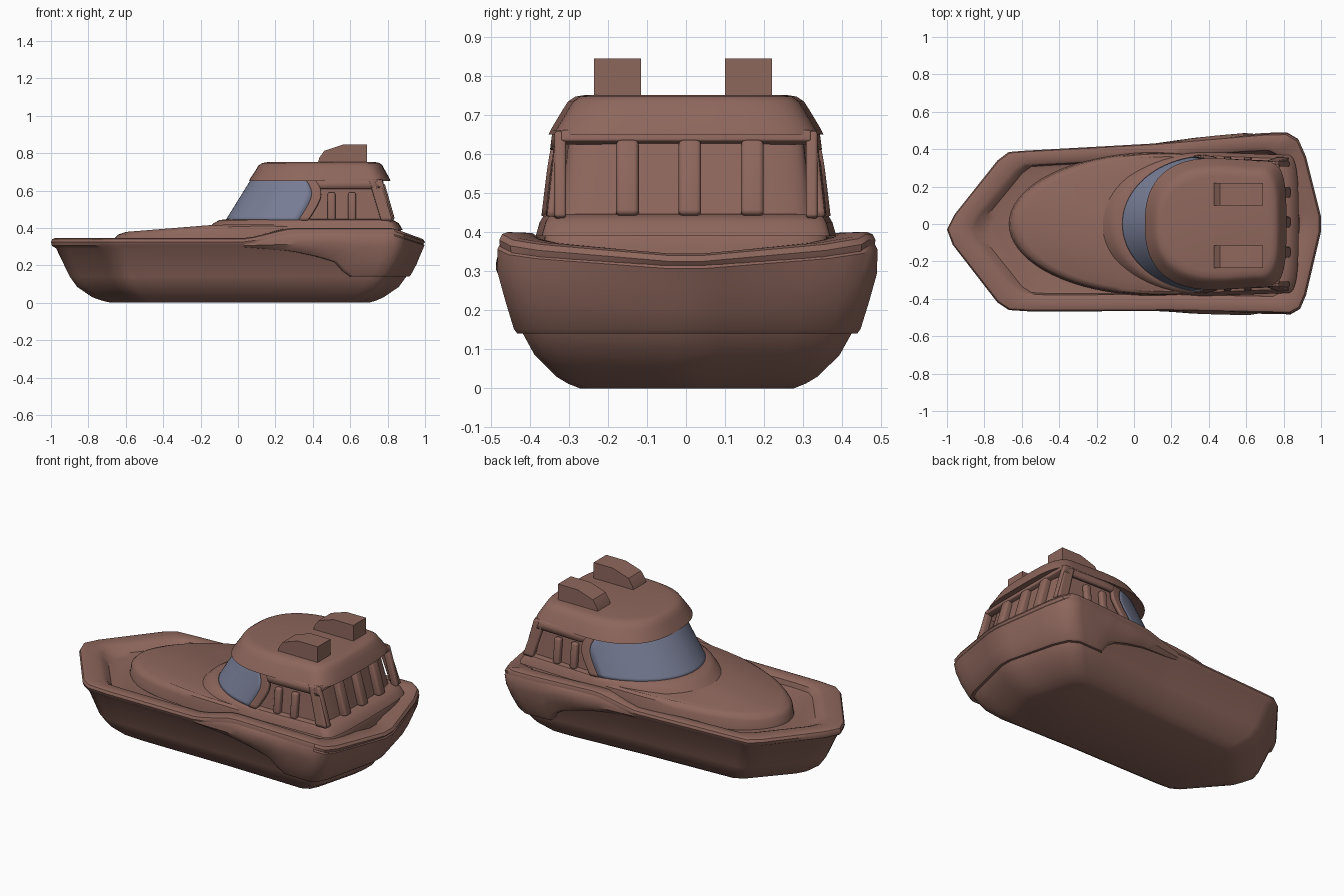
import bpy, bmesh, math
from mathutils import Vector

old = bpy.data.objects.get("Cube")
if old:
    bpy.data.objects.remove(old, do_unlink=True)


def material(name, rgb):
    m = bpy.data.materials.new(name)
    m.use_nodes = True
    m.diffuse_color = (*rgb, 1)
    m.node_tree.nodes["Principled BSDF"].inputs["Base Color"].default_value = (*rgb, 1)
    return m


BROWN = material("clay_brown", (0.27, 0.135, 0.108))
GLASS = material("blue_grey_glass", (0.19, 0.21, 0.31))


def finish(name, bm, mat, angle=35):
    bmesh.ops.recalc_face_normals(bm, faces=bm.faces)
    me = bpy.data.meshes.new(name)
    bm.to_mesh(me)
    bm.free()
    ob = bpy.data.objects.new(name, me)
    bpy.context.collection.objects.link(ob)
    me.materials.append(mat)
    bpy.ops.object.select_all(action="DESELECT")
    bpy.context.view_layer.objects.active = ob
    ob.select_set(True)
    bpy.ops.object.shade_smooth_by_angle(angle=math.radians(angle))
    return ob


def surface(name, rows, mat=BROWN, closed=True, thick=0):
    """Skin rows of points; closed rows also get end caps."""
    bm = bmesh.new()
    vs = [[bm.verts.new(p) for p in row] for row in rows]
    n = len(rows[0])
    for a, b in zip(vs, vs[1:]):
        for i in range(n if closed else n - 1):
            j = (i + 1) % n
            bm.faces.new((a[i], a[j], b[j], b[i]))
    if closed:
        bm.faces.new(vs[0])
        bm.faces.new(vs[-1])
    ob = finish(name, bm, mat)
    if thick:
        mod = ob.modifiers.new("thickness", "SOLIDIFY")
        mod.thickness = thick
        mod.offset = 0
    return ob


def lerp_table(x, table):
    if x <= table[0][0]:
        return table[0][1]
    for (a, u), (b, v) in zip(table, table[1:]):
        if x <= b:
            return u + (v - u) * (x - a) / (b - a)
    return table[-1][1]


# Hull outline, seen from above, slightly lopsided at the bow
corners = [(-1, -0.03), (-0.97, -0.11), (-0.73, -0.42), (-0.67, -0.46), (-0.55, -0.468),
           (0.2, -0.465), (0.84, -0.478), (0.89, -0.45), (0.92, -0.38), (1, -0.04),
           (1, 0.04), (0.92, 0.36), (0.88, 0.45), (0.82, 0.485), (0.7, 0.482),
           (0.1, 0.43), (-0.58, 0.392), (-0.67, 0.385), (-0.73, 0.34), (-0.96, 0.05)]
outline = []
for p, q in zip(corners, corners[1:] + corners[:1]):
    p, q = Vector(p), Vector(q)
    steps = math.ceil((q - p).length / 0.06)
    outline += [p.lerp(q, i / steps) for i in range(steps)]


def place(p, front, back, half, z):
    return (p.x * (back if p.x > 0 else front), p.y * half / 0.475, z)


def sheer(x):
    return lerp_table(x, [(0.05, 0.345), (0.15, 0.368), (0.28, 0.4), (0.85, 0.4), (0.93, 0.37), (1, 0.345)])


# Hull: front reach, back reach, half width, height
sides = [(0.68, 0.70, 0.27, 0.0), (0.73, 0.74, 0.30, 0.012), (0.78, 0.78, 0.33, 0.03),
         (0.86, 0.86, 0.385, 0.085), (0.90, 0.90, 0.415, 0.14), (0.972, 0.97, 0.452, 0.29),
         (0.995, 0.985, 0.468, 0.305)]
# Rim rows follow the sheer line
rim = [(1, 1, 0.475, -0.02), (0.993, 0.99, 0.468, -0.005), (0.98, 0.975, 0.455, 0),
       (0.89, 0.90, 0.40, -0.002), (0.86, 0.885, 0.385, -0.012), (0.82, 0.875, 0.378, -0.04)]
rows = [[place(p, *s) for p in outline] for s in sides]
rows += [[place(p, f, b, h, sheer(p.x) + d) for p in outline] for f, b, h, d in rim]
rows.append([place(p, 0.77, 0.86, 0.36, 0.30) for p in outline])
surface("hull", rows)

# Swept skirt around the stern
stern = [p for p in outline if p.x > 0]
low_edge = [(0, 0.30), (0.3, 0.275), (0.45, 0.245), (0.58, 0.21), (0.63, 0.14)]


def skirt_row(k, off):
    row = []
    for p in stern:
        low, top = lerp_table(p.x, low_edge), sheer(p.x) - 0.02
        z = low + (top - low) * k
        back = lerp_table(z, [(s[3], s[1]) for s in sides[3:]])
        half = lerp_table(z, [(s[3], s[2]) for s in sides[3:]])
        o = off * min(1, p.x / 0.4)
        row.append(place(p, 1, back + o, half + o, z))
    return row


surface("stern_skirt", [skirt_row(*r) for r in
        [(0, -0.03), (0, 0.014), (0.05, 0.02), (0.35, 0.024), (0.65, 0.021), (0.9, 0.012), (1, 0)]],
        closed=False)


def pod(front, back, half, nose, tail, power=2, n=18):
    """Closed outline with a rounded nose and a rounded square tail."""
    pts = []
    for i in range(n + 1):
        a = math.pi / 2 * i / n
        pts.append((front + nose * (1 - math.cos(a) ** (2 / power)), half * math.sin(a) ** (2 / power)))
    for i in range(n + 1):
        a = math.pi / 2 * i / n
        pts.append((back - tail * (1 - math.sin(a) ** 0.6), half * (0.96 * math.cos(a) ** 0.6)))
    return pts + [(x, -y) for x, y in pts[-2:0:-1]]


def loft(name, levels, power=2, height=None):
    rows = []
    for front, back, half, nose, tail, z in levels:
        rows.append([(x, y, z + (height(x) if height else 0))
                     for x, y in pod(front, back, half, nose, tail, power)])
    return surface(name, rows)


# Long foredeck rising toward the cabin
def deck_rise(x):
    return lerp_table(x, [(-0.62, 0), (-0.15, 0.038), (0.1, 0.045), (0.6, 0.045), (0.88, 0.02)])


loft("foredeck", [(-0.67, 0.88, 0.385, 0.8, 0.1, 0.29), (-0.66, 0.875, 0.38, 0.8, 0.1, 0.345),
                  (-0.64, 0.87, 0.375, 0.8, 0.1, 0.365), (-0.60, 0.865, 0.36, 0.78, 0.1, 0.377)],
     height=deck_rise)
loft("cabin_base", [(-0.17, 0.88, 0.385, 0.55, 0.07, 0.39), (-0.13, 0.86, 0.375, 0.5, 0.07, 0.425),
                    (-0.10, 0.83, 0.365, 0.5, 0.07, 0.442), (-0.06, 0.81, 0.35, 0.46, 0.07, 0.447)])

# Cabin core, set in behind glass and frames
loft("cabin_core", [(-0.04, 0.805, 0.335, 0.46, 0.06, 0.43), (0.09, 0.745, 0.31, 0.42, 0.06, 0.67)])

# Roof with drooping edge
loft("roof", [(0.08, 0.79, 0.33, 0.36, 0.12, 0.655), (0.058, 0.815, 0.352, 0.38, 0.13, 0.65),
              (0.066, 0.81, 0.345, 0.38, 0.13, 0.665), (0.095, 0.785, 0.318, 0.37, 0.13, 0.71),
              (0.11, 0.772, 0.302, 0.36, 0.13, 0.735), (0.13, 0.758, 0.284, 0.35, 0.13, 0.747),
              (0.16, 0.735, 0.255, 0.33, 0.12, 0.752)], power=2.5)


# Curved shells that follow the cabin side
def cabin_front(z):
    return -0.06 + 0.62 * (z - 0.44)


def cabin_side(x, z):
    s = min(1, (x - cabin_front(z)) / 0.46)
    half = 0.36 - 0.12 * (z - 0.44) - 0.04 * max(0, x - 0.45)
    return half * math.sqrt(max(0, 1 - (1 - s) ** 2))


def window_edge(z):
    return lerp_table(z, [(0.44, 0.325), (0.47, 0.345), (0.52, 0.375), (0.56, 0.393),
                          (0.59, 0.395), (0.62, 0.388), (0.66, 0.36)])


def tail_edge(z):
    return 0.825 - 0.3 * (z - 0.44)


levels = [0.44 + 0.22 * i / 14 for i in range(15)]
rows = []
for z in levels:
    row, f = [], cabin_front(z)
    for i in range(-20, 21):
        x = f + (window_edge(z) - f) * (i / 20) ** 2
        row.append((x, math.copysign(cabin_side(x, z), i), z))
    rows.append(row)
surface("wraparound_window", rows, GLASS, closed=False, thick=0.012)


def side_shell(name, start, end, side, zs=levels):
    rows = []
    for z in zs:
        a, b = start(z), end(z)
        xs = [a + (b - a) * i / 6 for i in range(7)]
        rows.append([(x, side * cabin_side(x, z), z) for x in xs])
    surface(name, rows, closed=False, thick=0.022)


def rounded_bar(name, loc, size, rot=(0, 0, 0), bevel=0.012):
    bm = bmesh.new()
    bmesh.ops.create_cube(bm, size=1)
    bmesh.ops.scale(bm, vec=size, verts=bm.verts)
    bmesh.ops.bevel(bm, geom=bm.edges[:], offset=bevel, segments=3, profile=0.5, affect="EDGES")
    ob = finish(name, bm, BROWN, 50)
    ob.location, ob.rotation_euler = loc, rot
    return ob


for side, tag in ((1, "left"), (-1, "right")):
    side_shell(tag + "_window_frame", window_edge, lambda z: window_edge(z) + 0.05, side)
    side_shell(tag + "_corner_post", lambda z: tail_edge(z) - 0.06, tail_edge, side)
    side_shell(tag + "_side_header", window_edge, tail_edge, side, [0.61, 0.635, 0.66])
    for i, x in enumerate((0.5, 0.61)):
        rounded_bar(f"{tag}_side_slat_{i + 1}", (x, side * 0.335, 0.515),
                    (0.042, 0.035, 0.15), (side * 0.11, 0, 0))
    # Rear wall edge
    rounded_bar(tag + "_rear_post", (0.782, side * 0.322, 0.545), (0.04, 0.03, 0.23), (0, -0.28, 0), 0.008)

rounded_bar("rear_header", (0.757, 0, 0.643), (0.04, 0.64, 0.03), (0, -0.28, 0), 0.006)
for i, y in enumerate((-0.15, 0.01, 0.17)):
    rounded_bar(f"rear_slat_{i + 1}", (0.785, y, 0.535), (0.055, 0.058, 0.2), (0, -0.28, 0))

# Roof vents
vent = [(0.425, 0.74), (0.435, 0.775), (0.46, 0.812), (0.56, 0.845), (0.69, 0.845), (0.69, 0.74)]
for name, y0, y1 in (("left_roof_vent", 0.1, 0.22), ("right_roof_vent", -0.235, -0.115)):
    surface(name, [[(x, y, z) for x, z in vent] for y in (y0, y1)])
